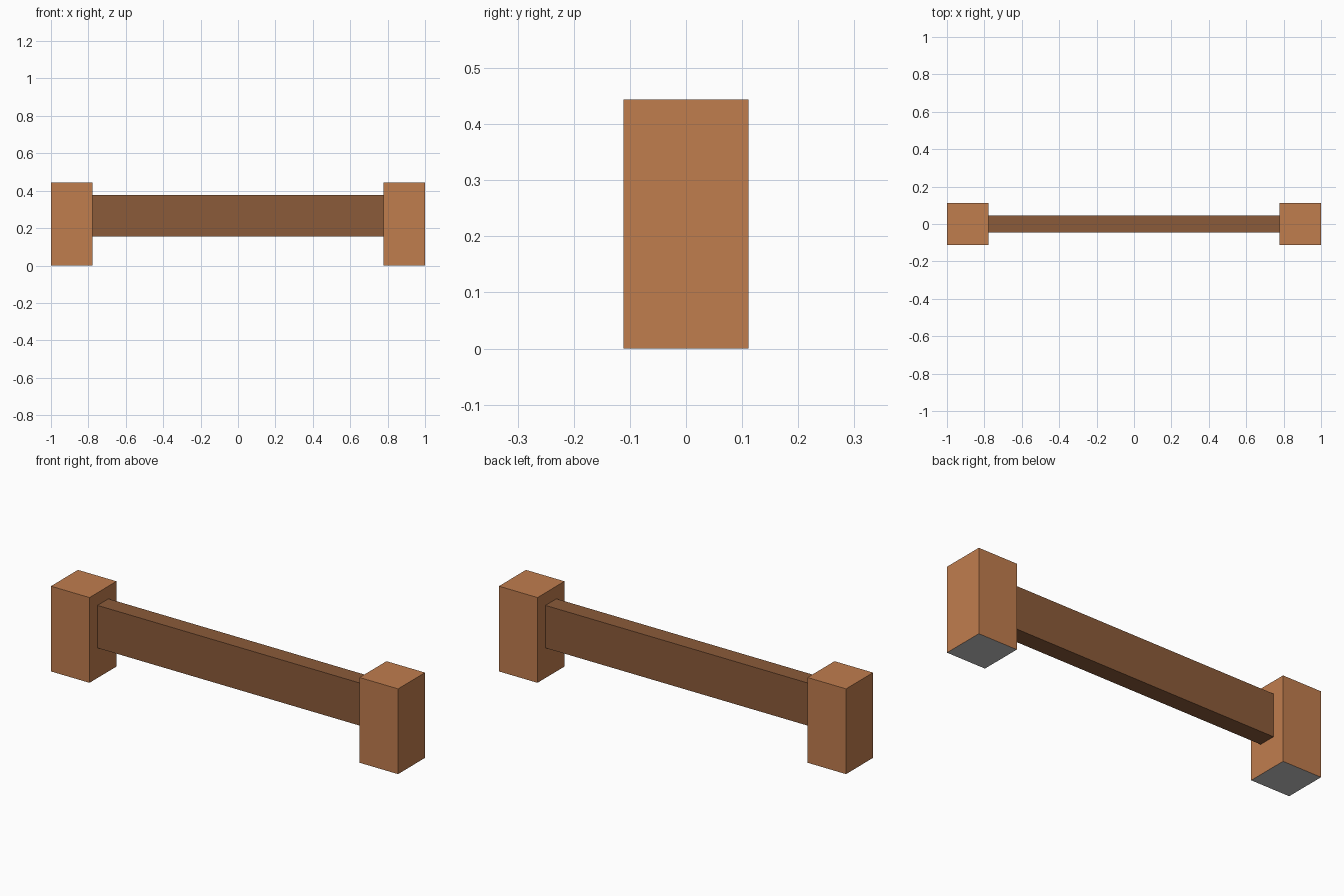
import bpy

cube = bpy.data.objects.get("Cube")
if cube:
    bpy.data.objects.remove(cube, do_unlink=True)


def material(name, color):
    mat = bpy.data.materials.new(name)
    mat.use_nodes = True
    mat.diffuse_color = (*color, 1)
    mat.node_tree.nodes["Principled BSDF"].inputs["Base Color"].default_value = (*color, 1)
    return mat


def box(name, center, size, *mats):
    bpy.ops.mesh.primitive_cube_add(size=1, location=center)
    obj = bpy.context.object
    obj.name = name
    obj.scale = size
    bpy.ops.object.transform_apply(location=False, rotation=False, scale=True)
    for mat in mats:
        obj.data.materials.append(mat)
    return obj


light_wood = material("light wood", (0.53, 0.205, 0.076))
dark_wood = material("dark wood", (0.26, 0.105, 0.042))
grey = material("grey underside", (0.56, 0.56, 0.56))

# Square end posts with grey undersides
for side, x in (("left", 0.889), ("right", -0.889)):
    post = box(side + "_post", (x, 0, 0.222), (0.222, 0.222, 0.444), light_wood, grey)
    for face in post.data.polygons:
        face.material_index = 1 if face.normal.z < -0.5 else 0

# Rail between the posts
box("rail", (0, 0, 0.267), (1.556, 0.09, 0.222), dark_wood)
